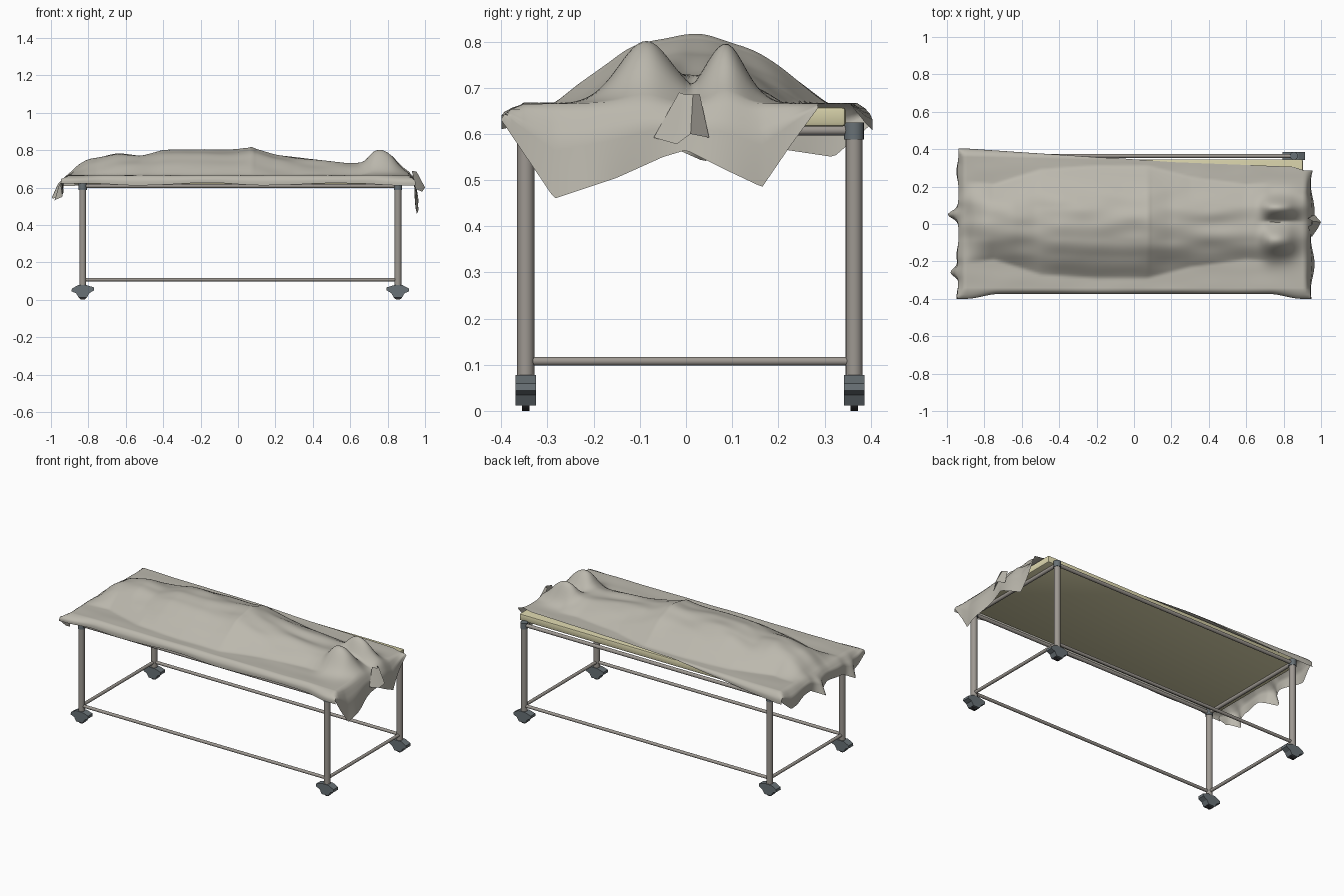
import bpy, bmesh, math
from mathutils import Vector, noise

if "Cube" in bpy.data.objects:
    bpy.data.objects.remove(bpy.data.objects["Cube"])


def material(name, col):
    m = bpy.data.materials.new(name)
    m.diffuse_color = (*col, 1)
    m.use_nodes = True
    m.node_tree.nodes["Principled BSDF"].inputs["Base Color"].default_value = m.diffuse_color
    return m


SHEET = material("grey linen", (0.50, 0.48, 0.42))
CREAM = material("cream mattress", (0.68, 0.64, 0.40))
STEEL = material("warm grey steel", (0.34, 0.315, 0.285))
PLASTIC = material("blue grey plastic", (0.14, 0.165, 0.18))
BLACK = material("black rubber", (0.025, 0.025, 0.028))


def finish(bm, name, mat, angle=40):
    me = bpy.data.meshes.new(name)
    bm.to_mesh(me)
    bm.free()
    ob = bpy.data.objects.new(name, me)
    bpy.context.collection.objects.link(ob)
    me.materials.append(mat)
    bpy.ops.object.select_all(action='DESELECT')
    bpy.context.view_layer.objects.active = ob
    ob.select_set(True)
    bpy.ops.object.shade_smooth_by_angle(angle=math.radians(angle))
    return ob


def tube(name, a, b, r, mat, seg=16):
    a, b = Vector(a), Vector(b)
    d = b - a
    bm = bmesh.new()
    bmesh.ops.create_cone(bm, cap_ends=True, segments=seg, radius1=r, radius2=r, depth=d.length)
    bm.transform(d.to_track_quat('Z', 'Y').to_matrix().to_4x4())
    bmesh.ops.translate(bm, verts=bm.verts, vec=(a + b) / 2)
    return finish(bm, name, mat)


def smooth(a, b, x):
    t = min(1, max(0, (x - a) / (b - a)))
    return t * t * (3 - 2 * t)


def interp(tab, x):
    if x <= tab[0][0]:
        return tab[0][1]
    for (x0, y0), (x1, y1) in zip(tab, tab[1:]):
        if x <= x1:
            return y0 + (y1 - y0) * (x - x0) / (x1 - x0)
    return tab[-1][1]


# frame: legs, collars, rails and casters
XL, XR, YF, YB = -0.83, 0.855, -0.347, 0.364
PROFILE = [(-.06, .045), (-.058, .06), (-.025, .078), (.02, .078), (.06, .066),
           (.06, .05), (.035, .035), (.022, .012), (-.022, .012), (-.036, .035)]
for x, xn, sx in ((XL, "left", 1), (XR, "right", -1)):
    for y, yn in ((YF, "front"), (YB, "back")):
        n = yn + "_" + xn
        tube(n + "_leg", (x, y, 0.07), (x, y, 0.60), 0.0185, STEEL)
        tube(n + "_collar", (x, y, 0.588), (x, y, 0.625), 0.0215, PLASTIC)
        tube(n + "_wheel", (x, y - 0.008, 0.026), (x, y + 0.008, 0.026), 0.026, BLACK, 20)
        bm = bmesh.new()
        f = bm.faces.new([bm.verts.new((x + sx * px, y - 0.022, pz)) for px, pz in PROFILE])
        g = bmesh.ops.extrude_face_region(bm, geom=[f])
        bmesh.ops.translate(bm, vec=(0, 0.044, 0),
                            verts=[v for v in g['geom'] if isinstance(v, bmesh.types.BMVert)])
        bmesh.ops.recalc_face_normals(bm, faces=bm.faces)
        finish(bm, n + "_caster_housing", PLASTIC, 25)
for y, n in ((YF, "front"), (YB, "back")):
    tube(n + "_lower_bar", (XL, y, 0.108), (XR, y, 0.108), 0.0095, STEEL)
    tube(n + "_top_rail", (XL, y, 0.608), (XR, y, 0.608), 0.011, STEEL)
for x, n in ((XL, "left"), (XR, "right")):
    tube(n + "_lower_bar", (x, YF, 0.108), (x, YB, 0.108), 0.0095, STEEL)
    tube(n + "_top_rail", (x, YF, 0.608), (x, YB, 0.608), 0.011, STEEL)

# mattress
bm = bmesh.new()
bmesh.ops.create_cube(bm, size=1)
bmesh.ops.scale(bm, verts=bm.verts, vec=(1.78, 0.68, 0.042))
bmesh.ops.translate(bm, verts=bm.verts, vec=(0.0125, 0.006, 0.637))
bmesh.ops.bevel(bm, geom=bm.edges[:], offset=0.008, segments=2, profile=0.5, affect='EDGES')
finish(bm, "mattress", CREAM)

# draped sheet over a lying figure
RIDGE = [(-.91, .664), (-.86, .715), (-.80, .752), (-.65, .78), (-.52, .772), (-.40, .80), (-.3, .804),
         (0, .80), (.07, .806), (.1, .80), (.2, .775), (.4, .757), (.6, .742), (.67, .745),
         (.72, .79), (.77, .80), (.82, .772), (.87, .71), (.93, .664)]
WIDTH = [(-.9, .22), (-.75, .2), (-.5, .28), (-.2, .30), (.07, .30), (.3, .24), (.6, .20), (.9, .22)]
BACK_EDGE = [(-.9, .37), (-.1, .352), (.2, .33), (.85, .305), (.91, .285)]
BACK_DROP = [(-.9, .06), (-.6, .035), (-.15, 0)]
HEM_R = [(-.40, .63), (-.285, .46), (-.15, .505), (-.05, .55), (0, .565),
         (.08, .525), (.165, .485), (.23, .58), (.285, .655)]
HEM_L = [(-.39, .62), (-.34, .57), (-.26, .53), (-.18, .575), (-.05, .58), (.04, .54),
         (.12, .585), (.22, .565), (.32, .55), (.40, .62)]


def top(x, y):
    h = sum(interp(RIDGE, x + d) for d in (-.015, 0, .015)) / 3 - 0.664
    r = (y - 0.01) / interp(WIDTH, x)
    body = max(0, 1 - r * r) ** 1.15
    # two foot peaks with a valley between
    feet = max(math.exp(-((y + .085) / .085) ** 2), math.exp(-((y - .085) / .062) ** 2))
    k = smooth(.64, .74, x)
    f = body * (1 - k) + feet * k
    # shallow groove between the legs
    f -= 0.22 * smooth(.2, .5, x) * (1 - k) * math.exp(-((y - .01) / .05) ** 2)
    z = 0.666 + h * f
    z += 0.006 * body * math.exp(-((x - .072) / .010) ** 2)
    z += 0.010 * noise.noise((x * 5, y * 12, 3.1)) * (0.25 + body)
    return max(0.663, z)


NX, NY, NE, NS = 130, 64, 10, 5
rows = [(0, 1 - i / NE) for i in range(NE)] + [(i / NX, 0) for i in range(NX + 1)] \
    + [(1, (i + 1) / NE) for i in range(NE)]
cols = [(0, 1 - j / NS) for j in range(NS)] + [(j / NY, 0) for j in range(NY + 1)] \
    + [(1, (j + 1) / NS) for j in range(NS)]
bm = bmesh.new()
grid = []
for u, f in rows:
    line = []
    for v, g in cols:
        x = -0.905 + 1.82 * u
        yb = interp(BACK_EDGE, x)
        y = -0.352 + (yb + 0.352) * v
        z = top(x, y)
        drop = 0
        if g:  # side hems
            corner = smooth(.72, .9, abs(x))
            out = min(1, g * 2) ** 0.7
            if v == 0:
                y -= (0.022 + 0.026 * corner) * out
                drop = g * (0.048 + 0.006 * math.sin(9 * x))
            else:
                d = interp(BACK_DROP, x)
                y += 0.55 * d * out + 0.001 * g
                drop = g * d
        if f:  # end hems
            out = min(1, f * 2.5) ** 0.7
            if u == 1:
                drop = max(drop, f * (z - interp(HEM_R, y)))
                x += 0.028 * out + 0.012 * f + 0.010 * f * math.sin(22 * y)
            else:
                drop = max(drop, f * (z - interp(HEM_L, y)))
                spike = math.exp(-((y - .05) / .025) ** 2) + math.exp(-((y + .26) / .03) ** 2)
                x -= 0.036 * out + 0.008 * f * math.sin(28 * y) + 0.047 * f * spike
        line.append(bm.verts.new((x, y, z - drop)))
    grid.append(line)
for a, b in zip(grid, grid[1:]):
    for j in range(len(a) - 1):
        bm.faces.new((a[j], b[j], b[j + 1], a[j + 1]))
finish(bm, "draped_sheet", SHEET, 60)

# gathered fold hanging below the feet
bm = bmesh.new()
upper = [bm.verts.new(p) for p in ((.93, -.015, .69), (.955, .0, .685), (.955, .015, .685), (.93, .03, .685))]
lower = [bm.verts.new(p) for p in ((.95, -.07, .592), (.985, -.02, .578), (1.0, .01, .60), (.965, .05, .592))]
for j in range(3):
    bm.faces.new((upper[j], lower[j], lower[j + 1], upper[j + 1]))
finish(bm, "foot_end_fold", SHEET, 30)
